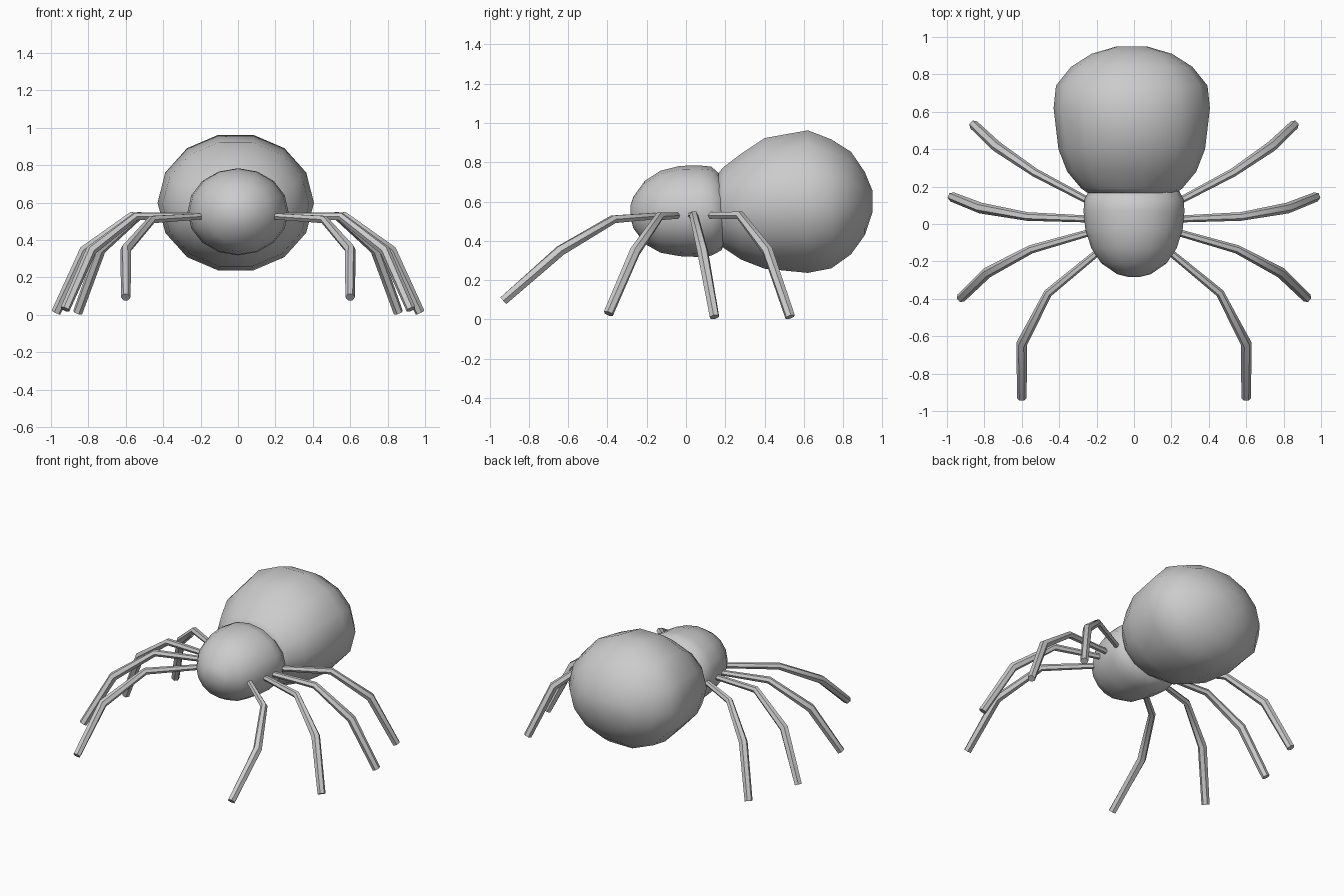
import bpy, bmesh, math
from mathutils import Vector

if "Cube" in bpy.data.objects:
    bpy.data.objects.remove(bpy.data.objects["Cube"])


def skin(name, rings, angle):
    """Bridge a list of equal-sized vertex rings and cap both ends."""
    bm = bmesh.new()
    loops = [[bm.verts.new(p) for p in r] for r in rings]
    n = len(loops[0])
    for a, b in zip(loops, loops[1:]):
        for i in range(n):
            j = (i + 1) % n
            bm.faces.new((a[i], a[j], b[j], b[i]))
    bm.faces.new(loops[0][::-1])
    bm.faces.new(loops[-1])
    bmesh.ops.recalc_face_normals(bm, faces=bm.faces[:])
    mesh = bpy.data.meshes.new(name)
    bm.to_mesh(mesh)
    bm.free()
    ob = bpy.data.objects.new(name, mesh)
    bpy.context.collection.objects.link(ob)
    bpy.ops.object.select_all(action='DESELECT')
    ob.select_set(True)
    bpy.context.view_layer.objects.active = ob
    bpy.ops.object.shade_smooth_by_angle(angle=math.radians(angle))
    return ob


def body(name, profile, sides, cx=0.0):
    """Stack ellipses along y: (y, half width, bottom z, top z)."""
    rings = []
    for y, w, lo, hi in profile:
        mid, h = (lo + hi) / 2, (hi - lo) / 2
        rings.append([(cx + w * math.cos(2 * math.pi * i / sides), y,
                       mid + h * math.sin(2 * math.pi * i / sides))
                      for i in range(sides)])
    return skin(name, rings, 65)


def leg(name, path, radii, sides=6):
    """Tube along a jointed path with mitred rings."""
    pts = [Vector(p) for p in path]
    rings = []
    for k, p in enumerate(pts):
        into = (p - pts[max(k - 1, 0)]).normalized()
        out = (pts[min(k + 1, len(pts) - 1)] - p).normalized()
        t = (into + out).normalized()
        side = t.cross(Vector((0, 0, 1))).normalized()
        up = side.cross(t)
        rings.append([p + radii[k] * (side * math.cos(2 * math.pi * i / sides)
                                      + up * math.sin(2 * math.pi * i / sides))
                      for i in range(sides)])
    return skin(name, rings, 50)


# Head and thorax, cut flat where it meets the abdomen
body("thorax", [
    (-0.283, 0.03, 0.52, 0.58), (-0.268, 0.09, 0.465, 0.625),
    (-0.21, 0.175, 0.385, 0.705), (-0.13, 0.228, 0.34, 0.757),
    (-0.03, 0.26, 0.322, 0.782), (0.07, 0.27, 0.318, 0.784),
    (0.13, 0.265, 0.325, 0.778), (0.18, 0.24, 0.352, 0.73),
    (0.20, 0.21, 0.39, 0.70)], 16)

# Large egg-shaped abdomen
body("abdomen", [
    (0.165, 0.235, 0.385, 0.75), (0.19, 0.27, 0.36, 0.78),
    (0.28, 0.345, 0.298, 0.85), (0.40, 0.392, 0.25, 0.932),
    (0.62, 0.418, 0.228, 0.972), (0.74, 0.405, 0.252, 0.925),
    (0.84, 0.325, 0.325, 0.86), (0.91, 0.215, 0.425, 0.755),
    (0.948, 0.085, 0.54, 0.66)], 14, -0.012)

# Four jointed legs on each side, front to back
legs = {
    "front_leg": [(0.15, -0.115, 0.53), (0.46, -0.37, 0.51),
                  (0.60, -0.64, 0.35), (0.60, -0.93, 0.095)],
    "second_leg": [(0.20, -0.035, 0.53), (0.55, -0.135, 0.525),
                   (0.785, -0.26, 0.345), (0.925, -0.395, 0.03)],
    "third_leg": [(0.20, 0.025, 0.53), (0.57, 0.04, 0.53),
                  (0.82, 0.085, 0.345), (0.973, 0.145, 0.013)],
    "back_leg": [(0.18, 0.09, 0.53), (0.53, 0.275, 0.53),
                 (0.735, 0.415, 0.35), (0.857, 0.53, 0.013)],
}
for name, path in legs.items():
    for tag, s in (("right", 1), ("left", -1)):
        leg(f"{name}_{tag}", [(s * x, y, z) for x, y, z in path],
            (0.018, 0.023, 0.029, 0.026))
